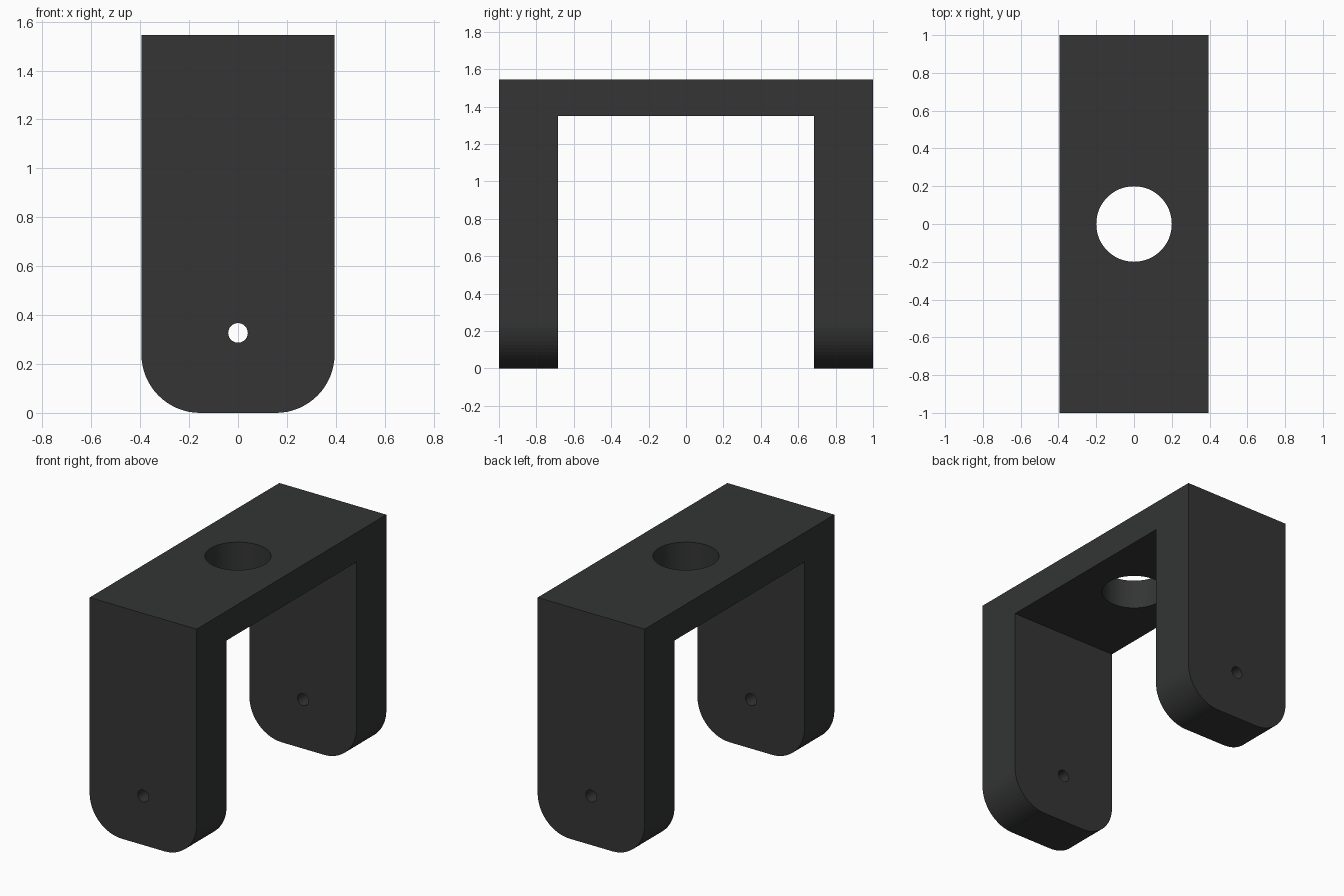
import bpy, bmesh
from math import pi

if "Cube" in bpy.data.objects:
    bpy.data.objects.remove(bpy.data.objects["Cube"])

W, H = 0.395, 1.546          # half width, height
INNER, UNDER = 0.685, 1.35   # inner leg face, underside of bridge
CORNER = 0.24

# U-shaped profile extruded across the width
profile = [(-1, 0), (-INNER, 0), (-INNER, UNDER), (INNER, UNDER),
           (INNER, 0), (1, 0), (1, H), (-1, H)]
bm = bmesh.new()
face = bm.faces.new([bm.verts.new((-W, y, z)) for y, z in profile])
ext = bmesh.ops.extrude_face_region(bm, geom=[face])
bmesh.ops.translate(bm, vec=(2 * W, 0, 0),
                    verts=[g for g in ext["geom"] if isinstance(g, bmesh.types.BMVert)])

# Rounded lower corners of both legs
foot_edges = [e for e in bm.edges
              if all(v.co.z < 1e-4 for v in e.verts)
              and abs(e.verts[0].co.x - e.verts[1].co.x) < 1e-4]
bmesh.ops.bevel(bm, geom=foot_edges, offset=CORNER, segments=16,
                profile=0.5, affect='EDGES')
bmesh.ops.recalc_face_normals(bm, faces=bm.faces[:])
mesh = bpy.data.meshes.new("clevis_bracket")
bm.to_mesh(mesh)
bm.free()
bracket = bpy.data.objects.new("clevis_bracket", mesh)
bpy.context.collection.objects.link(bracket)

mat = bpy.data.materials.new("dark_grey")
mat.diffuse_color = (0.033, 0.035, 0.034, 1)
mat.use_nodes = True
mat.node_tree.nodes["Principled BSDF"].inputs["Base Color"].default_value = mat.diffuse_color
mesh.materials.append(mat)


def drill(name, radius, depth, loc, rot=(0, 0, 0)):
    """Cut a round hole through the bracket."""
    bpy.ops.mesh.primitive_cylinder_add(vertices=64, radius=radius, depth=depth,
                                        location=loc, rotation=rot)
    cutter = bpy.context.object
    cutter.name = name
    cutter.data.materials.append(mat)
    cutter.hide_render = True
    mod = bracket.modifiers.new(name, 'BOOLEAN')
    mod.operation = 'DIFFERENCE'
    mod.solver = 'EXACT'
    mod.object = cutter
    bpy.context.view_layer.objects.active = bracket
    bpy.ops.object.modifier_apply(modifier=name)
    bpy.data.objects.remove(cutter)


# Mounting hole in the bridge, pin hole through both legs
drill("mounting_hole", 0.2, 0.6, (0, 0, 1.45))
drill("pin_hole", 0.04, 3, (0, 0, 0.327), (pi / 2, 0, 0))
